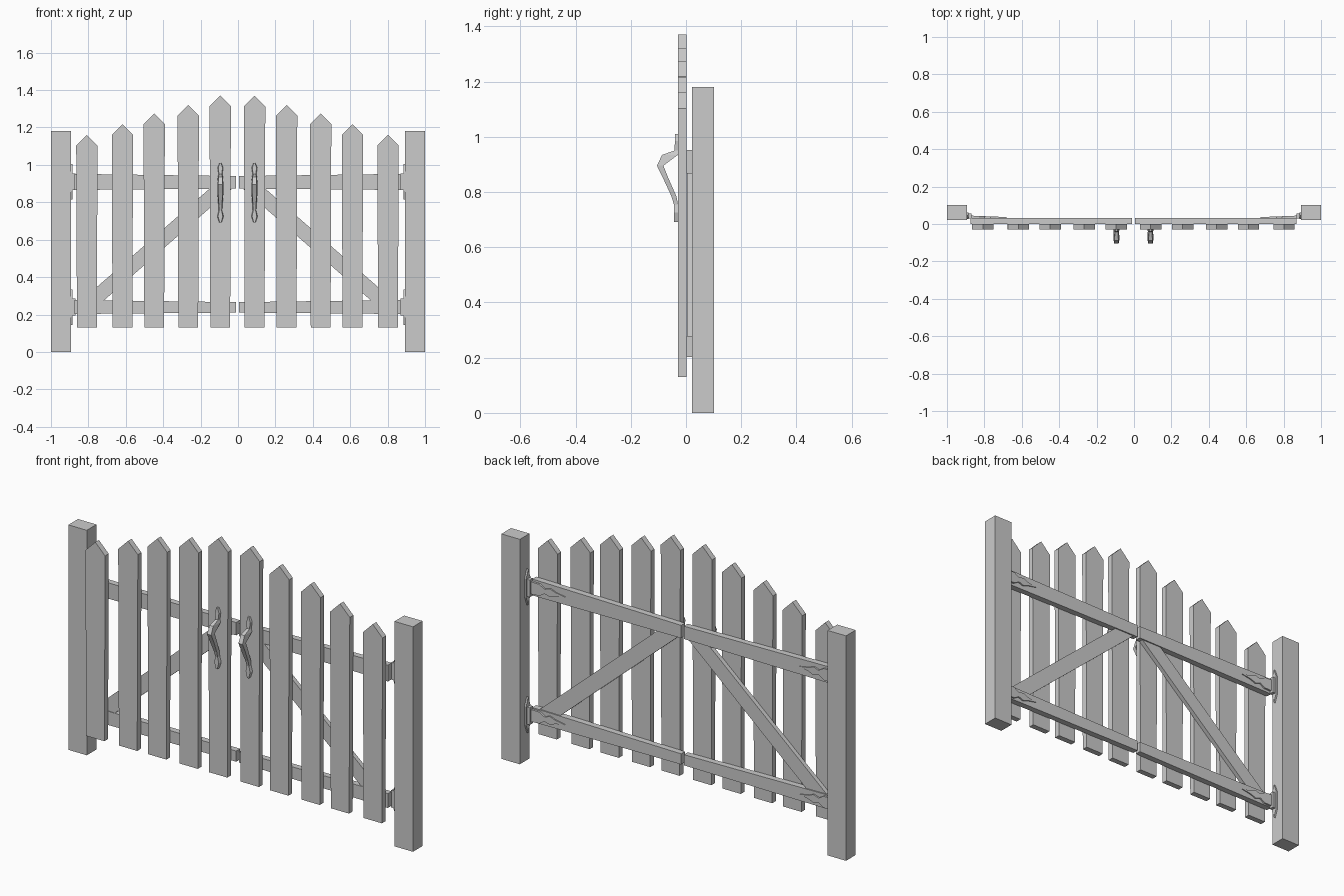
import bpy
import bmesh

cube = bpy.data.objects.get("Cube")
if cube:
    bpy.data.objects.remove(cube, do_unlink=True)

grey = bpy.data.materials.new("plain grey")
grey.use_nodes = True
colour = (0.6, 0.6, 0.6, 1)
grey.diffuse_color = colour
grey.node_tree.nodes["Principled BSDF"].inputs["Base Color"].default_value = colour


def loft(name, rings):
    """Join a row of equal-length point rings into a closed flat-shaded solid."""
    bm = bmesh.new()
    rows = [[bm.verts.new(p) for p in ring] for ring in rings]
    for a, b in zip(rows, rows[1:]):
        for i in range(len(a)):
            j = (i + 1) % len(a)
            bm.faces.new((a[i], a[j], b[j], b[i]))
    bm.faces.new(rows[0])
    bm.faces.new(rows[-1])
    bmesh.ops.recalc_face_normals(bm, faces=bm.faces)
    mesh = bpy.data.meshes.new(name)
    bm.to_mesh(mesh)
    bm.free()
    mesh.materials.append(grey)
    obj = bpy.data.objects.new(name, mesh)
    bpy.context.collection.objects.link(obj)
    return obj


def board(name, outline, y0, y1):
    """Extrude an (x, z) outline from y0 to y1."""
    return loft(name, [[(x, y, z) for x, z in outline] for y in (y0, y1)])


def box(name, x0, x1, y0, y1, z0, z1):
    return board(name, [(x0, z0), (x1, z0), (x1, z1), (x0, z1)], y0, y1)


# Centre and peak height of each picket, from the middle outwards
pickets = [(0.092, 1.37), (0.263, 1.32), (0.445, 1.275), (0.615, 1.217), (0.805, 1.16)]

# Handle stations: height, front y, back y, half width
handle = [(1.01, -0.040, -0.029, 0.005), (0.985, -0.040, -0.029, 0.015),
          (0.950, -0.042, -0.029, 0.010), (0.934, -0.087, -0.030, 0.014),
          (0.895, -0.105, -0.082, 0.016), (0.850, -0.083, -0.064, 0.016),
          (0.785, -0.053, -0.035, 0.011), (0.755, -0.044, -0.029, 0.009),
          (0.725, -0.044, -0.029, 0.017), (0.692, -0.044, -0.029, 0.006)]

# Upper half of the hinge strap outline: distance from the middle, half height
strap = [(0.872, 0.032), (0.825, 0.030), (0.795, 0.012), (0.765, 0.022), (0.735, 0.010)]

for side, label in ((1, "left"), (-1, "right")):
    def sx(x):
        return side * x - 0.003

    # Gate post
    box(f"{label}_post", side * 0.893, side, 0.022, 0.102, 0, 1.18)

    # Pointed pickets, a little wider at the shoulders
    for n, (x, peak) in enumerate(pickets, 1):
        shoulder = peak - 0.057
        board(f"{label}_picket_{n}",
              [(sx(x - 0.053), 0.13), (sx(x + 0.053), 0.13), (sx(x + 0.057), shoulder),
               (sx(x), peak), (sx(x - 0.057), shoulder)], -0.029, 0.001)

    # Rails, slightly taller at the hinge end
    for name, low, high in (("bottom_rail", 0.203, 0.278), ("top_rail", 0.866, 0.952)):
        board(f"{label}_{name}",
              [(sx(0.008), low + 0.007), (sx(0.872), low),
               (sx(0.872), high), (sx(0.008), high - 0.012)], 0.001, 0.033)

    # Diagonal brace
    board(f"{label}_brace",
          [(sx(0.72), 0.27), (sx(0.84), 0.27), (sx(0.15), 0.872), (sx(0.03), 0.872)],
          0.004, 0.027)

    # Pull handle
    hx = sx(0.091)
    loft(f"{label}_handle",
         [[(hx - w, back, z), (hx + w, back, z), (hx + w * 0.75, front, z),
           (hx - w * 0.75, front, z)] for z, front, back, w in handle])

    # Hinges: strap, knuckle and post plate
    for name, z in (("bottom", 0.24), ("top", 0.91)):
        outline = [(sx(x), z + h) for x, h in strap] + [(sx(0.68), z)]
        outline += [(sx(x), z - h) for x, h in reversed(strap)]
        strap_obj = board(f"{label}_{name}_hinge_strap", outline, 0.032, 0.037)
        for v in strap_obj.data.vertices:
            if v.co.y > 0.035:
                v.co.y += 0.04 * max(0, abs(v.co.x) - 0.68)
        box(f"{label}_{name}_hinge_knuckle", side * 0.868, side * 0.886,
            0.03, 0.055, z - 0.045, z + 0.045)
        plate = [(0.025, -0.05), (0.065, -0.05), (0.058, 0.05), (0.045, 0.095),
                 (0.032, 0.05)]
        plate = [(0.045, -0.095), (0.062, -0.05), (0.062, 0.05),
                 (0.045, 0.095), (0.028, 0.05), (0.028, -0.05)]
        loft(f"{label}_{name}_hinge_plate",
             [[(side * x, y, z + h) for y, h in plate] for x in (0.884, 0.895)])
